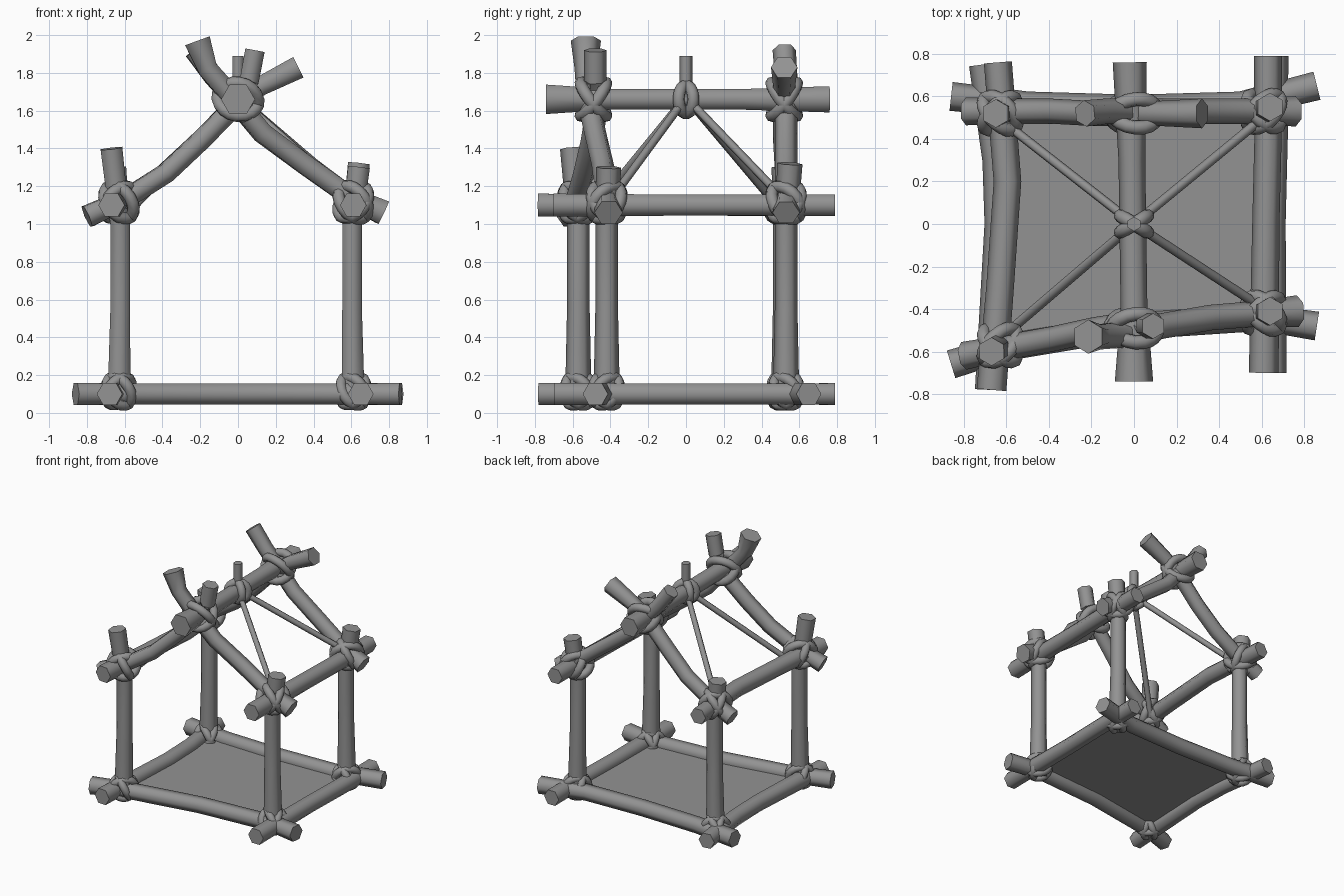
import bpy, bmesh, math
from mathutils import Vector

cube = bpy.data.objects.get("Cube")
if cube:
    bpy.data.objects.remove(cube)

wood = bpy.data.materials.new("weathered grey")
wood.use_nodes = True
GREY = (0.29, 0.29, 0.29, 1)
wood.diffuse_color = GREY
wood.node_tree.nodes["Principled BSDF"].inputs["Base Color"].default_value = GREY


def finish(name, bm, smooth=True):
    bmesh.ops.recalc_face_normals(bm, faces=bm.faces)
    mesh = bpy.data.meshes.new(name)
    bm.to_mesh(mesh)
    bm.free()
    mesh.materials.append(wood)
    obj = bpy.data.objects.new(name, mesh)
    bpy.context.collection.objects.link(obj)
    if smooth:
        bpy.ops.object.select_all(action='DESELECT')
        obj.select_set(True)
        bpy.context.view_layer.objects.active = obj
        bpy.ops.object.shade_smooth_by_angle(angle=math.radians(62))


def log(name, points, r=0.055, end=None, start=None):
    """Six-sided log along a path, flared at its ends."""
    pts = [Vector(p) for p in points]
    bm = bmesh.new()
    rings = []
    for i, p in enumerate(pts):
        t = (pts[min(i + 1, len(pts) - 1)] - pts[max(i - 1, 0)]).normalized()
        side = t.cross(Vector((0, 0, 1)))
        if abs(t.z) > 0.9:
            side = Vector((0, 1, 0)) - t * t.y
        side.normalize()
        up = side.cross(t)
        rad = r
        if i == 0 and start:
            rad = start
        if i == len(pts) - 1 and end:
            rad = end
        rings.append([bm.verts.new(p + rad * (math.cos(a) * side + math.sin(a) * up))
                      for a in (k * math.pi / 3 for k in range(6))])
    for a, b in zip(rings, rings[1:]):
        for k in range(6):
            bm.faces.new((a[k], a[k - 1], b[k - 1], b[k]))
    bm.faces.new(rings[0])
    bm.faces.new(rings[-1])
    finish(name, bm)


def lashing(name, centre, normals, major, minor):
    """Crossed rope loops around a joint."""
    bm = bmesh.new()
    n, m = 18, 8
    for normal in normals:
        turn = Vector(normal).to_track_quat('Z', 'Y').to_matrix()
        grid = []
        for i in range(n):
            a = 2 * math.pi * i / n
            d = Vector((math.cos(a), math.sin(a), 0))
            grid.append([])
            for j in range(m):
                b = 2 * math.pi * j / m
                v = d * (major + minor * math.cos(b)) + Vector((0, 0, minor * math.sin(b)))
                grid[-1].append(bm.verts.new(Vector(centre) + turn @ v))
        for i in range(n):
            for j in range(m):
                bm.faces.new((grid[i - 1][j - 1], grid[i][j - 1], grid[i][j], grid[i - 1][j]))
    finish(name, bm)


# Corners: x, y, top of post, lean of the top in x and y, brace foot height
corners = {
    "front_right": (-0.63, -0.57, 1.40, -0.04, -0.03, 1.05),
    "front_left": (0.61, -0.42, 1.30, 0.03, 0.01, 1.16),
    "back_left": (0.61, 0.53, 1.32, 0.03, 0.02, 1.18),
    "back_right": (-0.63, 0.52, 1.30, -0.02, 0.0, 1.12),
}

# Posts, corner lashings and thin roof braces
for name, (x, y, top, dx, dy, foot) in corners.items():
    log(name + "_post", [(x, y, 0.04), (x * 0.99, y, 0.55), (x * 0.99, y, 1.0),
                         (x + dx, y + dy, top)], 0.06, 0.067, 0.071)
    s = 1 if x * y > 0 else -1
    lashing(name + "_base_lashing", (x, y, 0.115),
            [(1, s, 0.7), (1, -s, 0.7), (-1, s, 0.8)], 0.085, 0.029)
    lashing(name + "_eave_lashing", (x, y, 1.115),
            [(1, s, 0.7), (1, -s, 0.8), (-1, s, 0.9)], 0.1, 0.032)
    log(name + "_brace", [(x * 0.94, y * 0.89, foot), (0, 0, 1.67)], 0.022)

# Base frame
log("front_base_log", [(-0.86, -0.66, 0.1), (-0.6, -0.58, 0.1), (0, -0.48, 0.1),
                       (0.6, -0.44, 0.1), (0.86, -0.48, 0.1)], 0.063, 0.068, 0.068)
log("back_base_log", [(-0.86, 0.6, 0.1), (-0.5, 0.56, 0.1), (0, 0.545, 0.1),
                      (0.5, 0.56, 0.1), (0.86, 0.65, 0.1)], 0.063, 0.068, 0.068)
log("right_base_log", [(-0.68, -0.78, 0.1), (-0.64, 0, 0.1), (-0.65, 0.3, 0.1),
                       (-0.71, 0.75, 0.1)], 0.063, 0.066, 0.068)
log("left_base_log", [(0.65, -0.7, 0.1), (0.65, 0, 0.1), (0.66, 0.4, 0.1),
                      (0.66, 0.79, 0.1)], 0.063, 0.066, 0.068)

# Floor sheet
bm = bmesh.new()
bm.faces.new([bm.verts.new(p) for p in ((-0.66, -0.6, 0.1), (0, -0.48, 0.1), (0.65, -0.43, 0.1),
                                        (0.66, 0.59, 0.1), (0, 0.545, 0.1), (-0.68, 0.58, 0.1))])
finish("floor", bm, False)

# Eave logs and ridge log
log("right_eave_log", [(-0.67, -0.78, 1.1), (-0.63, -0.3, 1.1), (-0.595, 0.2, 1.1),
                       (-0.64, 0.76, 1.1)], 0.065, 0.066, 0.07)
log("left_eave_log", [(0.61, -0.7, 1.1), (0.62, 0, 1.1), (0.63, 0.4, 1.1),
                      (0.63, 0.79, 1.1)], 0.064, 0.066, 0.07)
log("ridge_log", [(0, -0.74, 1.66), (0, -0.4, 1.66), (-0.01, 0.3, 1.66),
                  (-0.02, 0.76, 1.66)], 0.063, 0.08, 0.09)

# Rafters crossing above the ridge
log("front_right_rafter", [(-0.8, -0.62, 1.04), (-0.6, -0.58, 1.13), (-0.38, -0.54, 1.27),
                           (-0.2, -0.5, 1.44), (-0.02, -0.47, 1.62), (0.06, -0.48, 1.76),
                           (0.09, -0.48, 1.92)], 0.059, 0.06, 0.066)
log("front_left_rafter", [(0.77, -0.41, 1.06), (0.6, -0.42, 1.14), (0.36, -0.44, 1.31),
                          (0.13, -0.48, 1.48), (-0.02, -0.52, 1.66), (-0.16, -0.53, 1.82),
                          (-0.215, -0.53, 1.97)], 0.06, 0.08, 0.075)
log("back_right_rafter", [(-0.79, 0.53, 1.04), (-0.6, 0.53, 1.13), (-0.38, 0.53, 1.27),
                          (-0.2, 0.52, 1.44), (-0.02, 0.52, 1.63), (0.12, 0.52, 1.73),
                          (0.32, 0.52, 1.83)], 0.059, 0.07, 0.066)
log("back_left_rafter", [(0.76, 0.53, 1.06), (0.6, 0.53, 1.14), (0.36, 0.53, 1.32),
                         (0.13, 0.53, 1.49), (-0.01, 0.53, 1.65), (-0.13, 0.53, 1.78),
                         (-0.23, 0.52, 1.92)], 0.06, 0.062, 0.072)

# Ridge lashings, centre lashing and the short centre peg
for name, y in (("front", -0.49), ("back", 0.52)):
    lashing(name + "_ridge_lashing", (0, y, 1.66), [(0.2, 1, 0.75), (-0.2, 1, -0.75)],
            0.11, 0.033)
lashing("centre_lashing", (0, 0, 1.66), [(0.6, 1, 0), (-0.6, 1, 0)], 0.075, 0.032)
log("centre_peg", [(0, 0, 1.6), (0, 0, 1.89)], 0.034)
